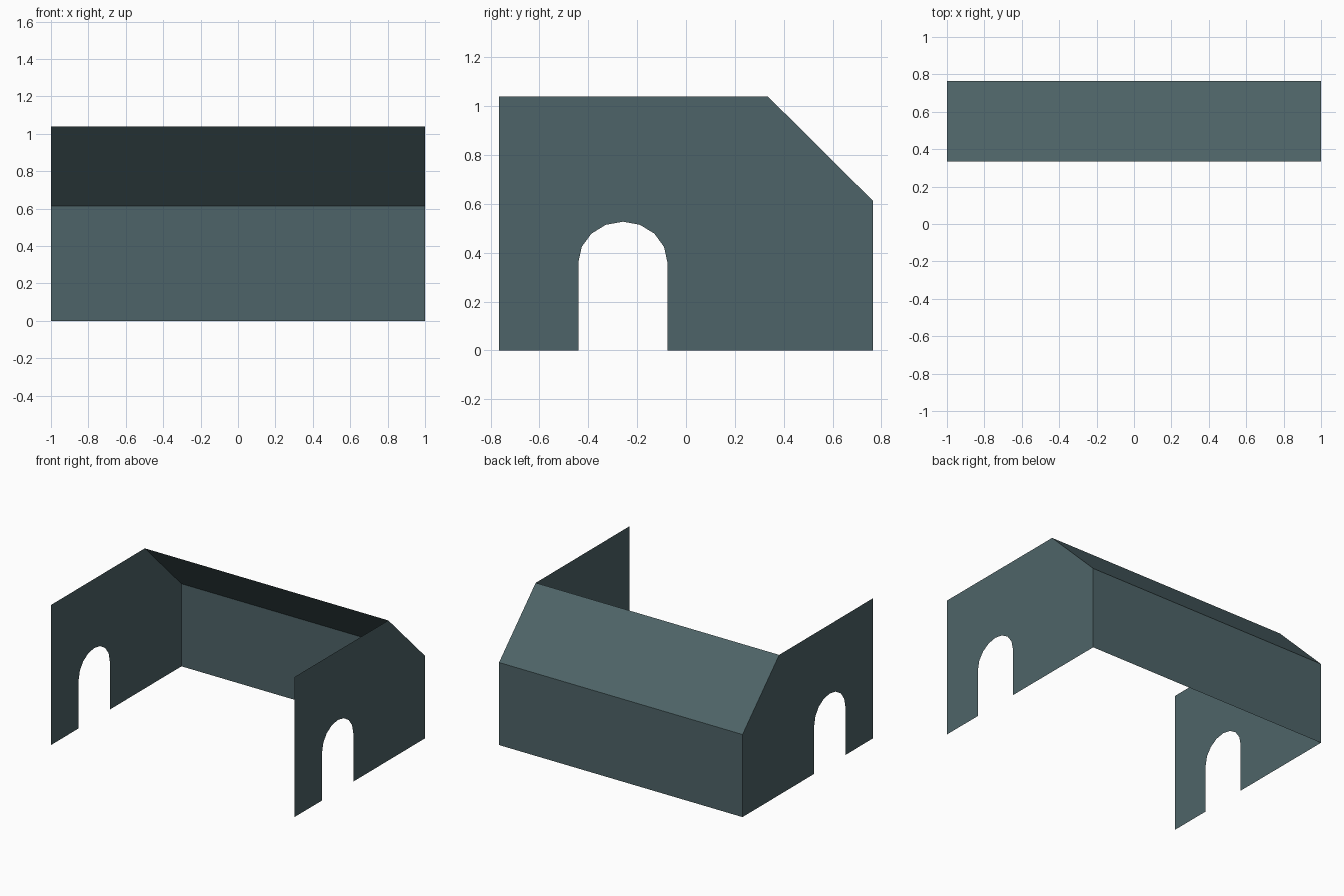
import bpy, math

if "Cube" in bpy.data.objects:
    bpy.data.objects.remove(bpy.data.objects["Cube"])

# single flat colour
mat = bpy.data.materials.new("slate_teal")
mat.diffuse_color = (0.076, 0.127, 0.138, 1)
mat.use_nodes = True
mat.node_tree.nodes["Principled BSDF"].inputs["Base Color"].default_value = mat.diffuse_color

W = 1.0                        # half length along x
F, B = -0.765, 0.765           # front and back edges
RIDGE_Y, TOP, EAVE = 0.335, 1.04, 0.613


def sheet(name, pts):
    """One flat polygon as a thin sheet."""
    me = bpy.data.meshes.new(name)
    me.from_pydata(pts, [], [list(range(len(pts)))])
    me.materials.append(mat)
    ob = bpy.data.objects.new(name, me)
    bpy.context.collection.objects.link(ob)
    return ob


# end wall profile (y, z) with an eight-sided arched doorway
cy, spring, rw, rh = -0.2585, 0.36, 0.1825, 0.167
arch = [(cy + rw * math.cos(math.pi * (1 - i / 8)),
         spring + rh * math.sin(math.pi * i / 8)) for i in range(9)]
profile = ([(F, 0), (cy - rw, 0)] + arch +
           [(cy + rw, 0), (B, 0), (B, EAVE), (RIDGE_Y, TOP), (F, TOP)])

# end walls, both facing outwards
sheet("right_end_wall", [(W, y, z) for y, z in profile])
sheet("left_end_wall", [(-W, y, z) for y, z in reversed(profile)])

# back wall
sheet("back_wall", [(W, B, 0), (-W, B, 0), (-W, B, EAVE), (W, B, EAVE)])

# sloping roof strip
sheet("roof_slope", [(W, B, EAVE), (-W, B, EAVE),
                     (-W, RIDGE_Y, TOP), (W, RIDGE_Y, TOP)])
